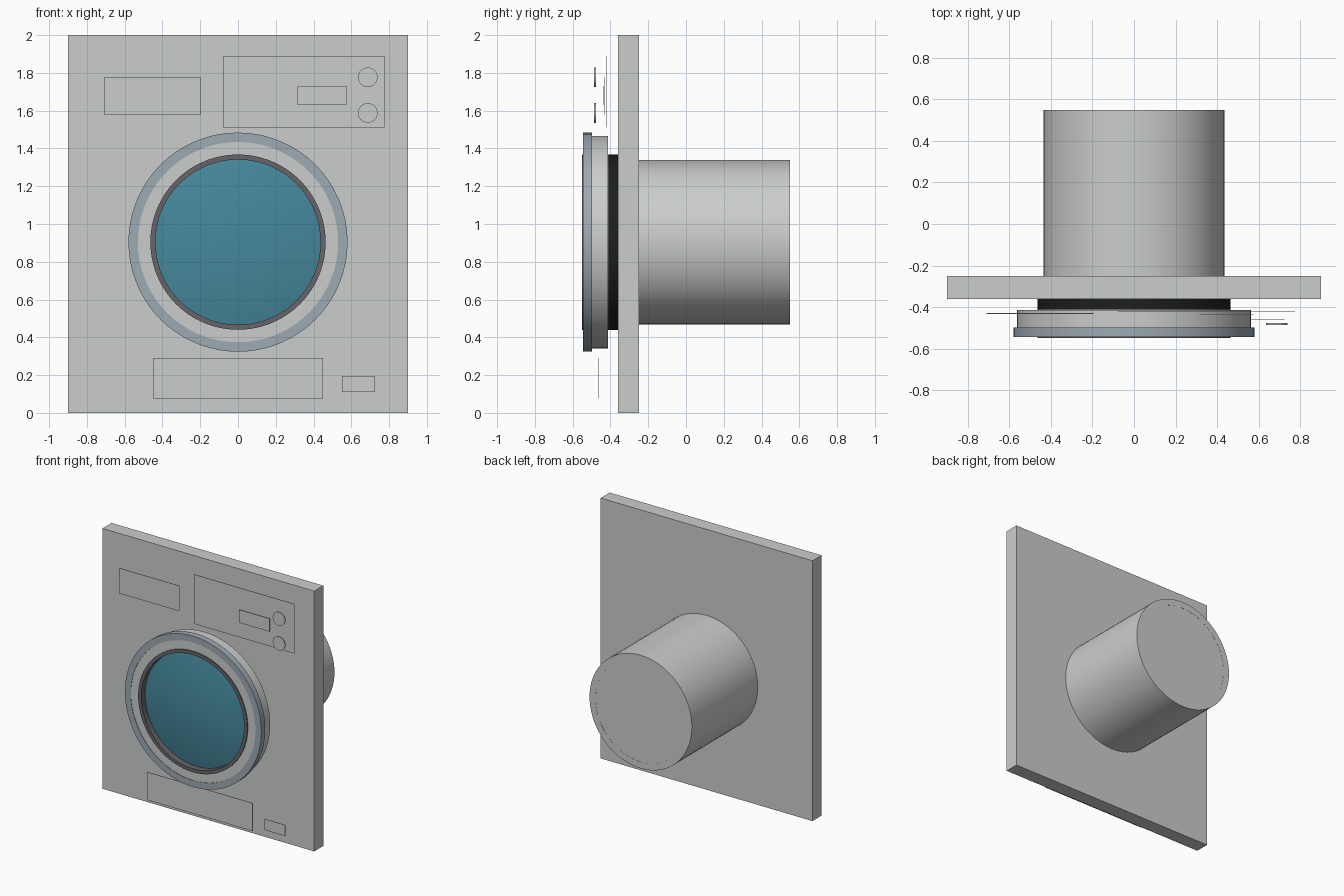
import bpy, bmesh, math
from mathutils import Matrix, Vector

cube = bpy.data.objects.get("Cube")
if cube:
    bpy.data.objects.remove(cube, do_unlink=True)


def material(name, rgb):
    m = bpy.data.materials.new(name)
    m.use_nodes = True
    m.diffuse_color = (*rgb, 1)
    for node in m.node_tree.nodes:
        if node.type == 'BSDF_PRINCIPLED':
            node.inputs["Base Color"].default_value = (*rgb, 1)
    return m


GREY = material("light grey", (0.60, 0.615, 0.605))
STEEL = material("blue steel", (0.34, 0.40, 0.45))
DARK = material("dark trim", (0.135, 0.13, 0.145))
BLACK = material("black rubber", (0.012, 0.013, 0.013))
GLASS = material("teal glass", (0.06, 0.25, 0.335))

DOOR_Z = 0.904


def add_object(name, bm, mat, smooth=False):
    bmesh.ops.recalc_face_normals(bm, faces=bm.faces)
    mesh = bpy.data.meshes.new(name)
    bm.to_mesh(mesh)
    bm.free()
    mesh.materials.append(mat)
    obj = bpy.data.objects.new(name, mesh)
    bpy.context.collection.objects.link(obj)
    if smooth:
        bpy.ops.object.select_all(action='DESELECT')
        obj.select_set(True)
        bpy.context.view_layer.objects.active = obj
        bpy.ops.object.shade_smooth_by_angle(angle=math.radians(30))
    return obj


def box(name, x, y, z, mat):
    """Box given by its (min, max) range on each axis."""
    bm = bmesh.new()
    size = [b - a for a, b in (x, y, z)]
    centre = [(a + b) / 2 for a, b in (x, y, z)]
    bmesh.ops.create_cube(bm, size=1, matrix=Matrix.Translation(centre) @ Matrix.Diagonal((*size, 1)))
    return add_object(name, bm, mat)


def lathe(name, profile, mat, x=0, z=DOOR_Z, closed=False, steps=72):
    """Revolve (radius, y) points about a front-to-back axis."""
    bm = bmesh.new()
    verts = [bm.verts.new((x + r, y, z)) for r, y in profile]
    edges = [bm.edges.new(pair) for pair in zip(verts, verts[1:])]
    if closed:
        edges.append(bm.edges.new((verts[-1], verts[0])))
    bmesh.ops.spin(bm, geom=verts + edges, cent=(x, 0, z), axis=Vector((0, 1, 0)),
                   angle=math.tau, steps=steps)
    bmesh.ops.remove_doubles(bm, verts=bm.verts, dist=1e-5)
    return add_object(name, bm, mat, smooth=True)


# Front panel and the drum behind it, with an end plate set in its rim
box("front_panel", (-0.9, 0.9), (-0.36, -0.25), (0, 2), GREY)
lathe("drum", [(0, -0.26), (0.435, -0.26), (0.435, 0.55), (0.385, 0.55),
               (0.385, 0.549), (0, 0.549)], GREY)

# Door: rubber seal, body, steel rim, dark inner trim and domed glass
lathe("door_seal", [(0.42, -0.41), (0.465, -0.41), (0.465, -0.355), (0.42, -0.355)], BLACK, closed=True)
lathe("door_body", [(0.46, -0.413), (0.563, -0.413), (0.563, -0.505), (0.535, -0.505),
                    (0.535, -0.542), (0.46, -0.542)], GREY, closed=True)
lathe("door_rim", [(0.53, -0.545), (0.58, -0.545), (0.58, -0.498), (0.53, -0.498)], STEEL, closed=True)
lathe("door_trim", [(0.437, -0.55), (0.464, -0.55), (0.464, -0.41), (0.437, -0.41)], DARK, closed=True)
lathe("door_glass", [(0.44 * i / 8, -0.545 + 0.042 * (i / 8) ** 2) for i in range(9)], GLASS)

# Thin plates standing in front of the panel: name, x range, z range, y
PLATES = [
    ("detergent_drawer", (-0.71, -0.195), (1.58, 1.775), -0.431),
    ("control_panel", (-0.08, 0.775), (1.51, 1.89), -0.42),
    ("display", (0.315, 0.575), (1.63, 1.73), -0.435),
    ("kick_plate", (-0.45, 0.45), (0.075, 0.29), -0.463),
    ("filter_cover", (0.55, 0.725), (0.11, 0.195), -0.461),
]
for name, xr, zr, y in PLATES:
    box(name, xr, (y - 0.0015, y + 0.0015), zr, GREY)

# Round control knobs
for name, z in (("upper_knob", 1.777), ("lower_knob", 1.588)):
    lathe(name, [(0, -0.486), (0.052, -0.486), (0.052, -0.477), (0, -0.477)],
          GREY, x=0.687, z=z, steps=32)
